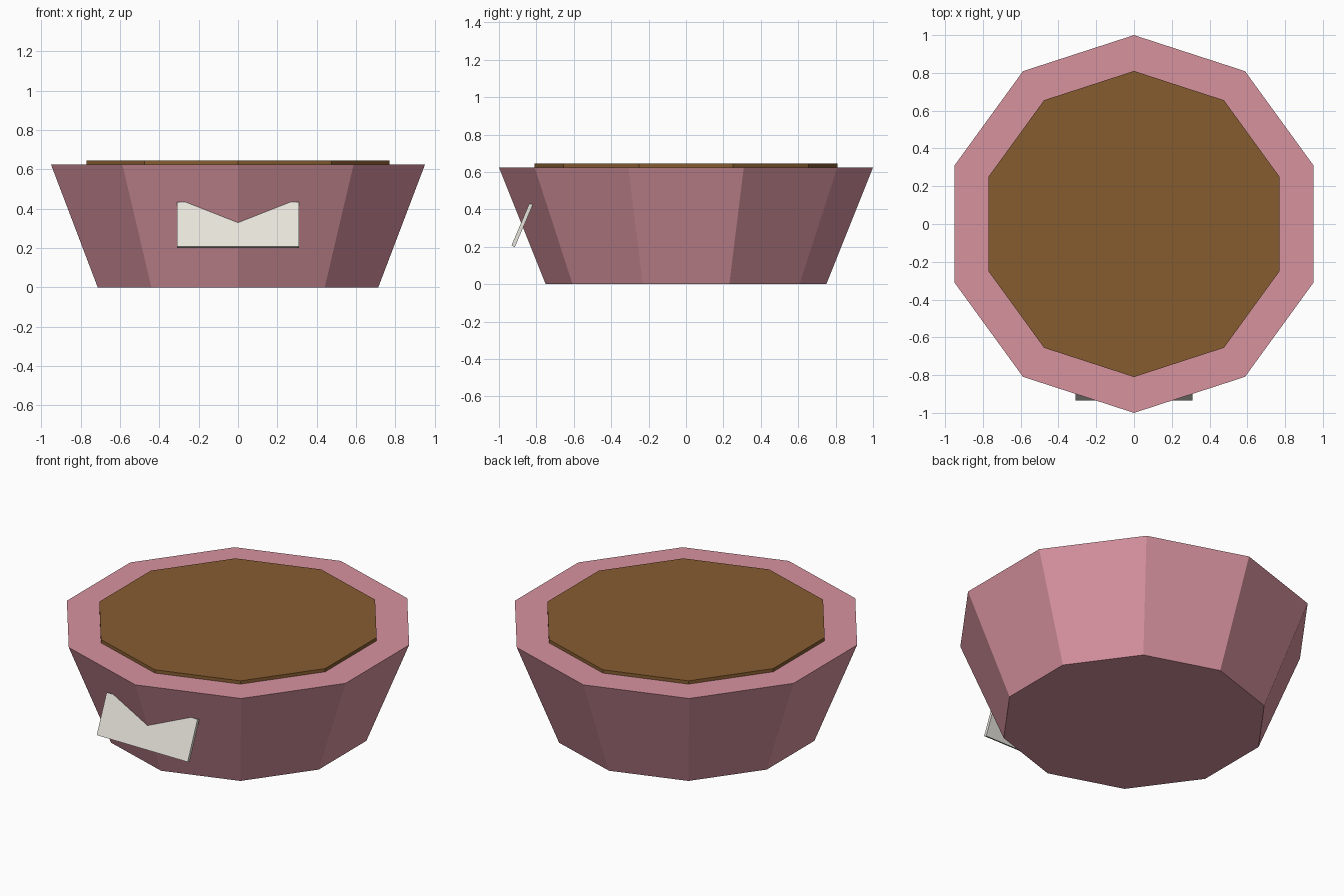
import bpy, bmesh, math
from mathutils import Matrix

if "Cube" in bpy.data.objects:
    bpy.data.objects.remove(bpy.data.objects["Cube"])


def srgb(r, g, b):
    lin = lambda c: c / 12.92 if c <= 0.04045 else ((c + 0.055) / 1.055) ** 2.4
    return (*(lin(c / 255) for c in (r, g, b)), 1.0)


def material(name, rgb):
    m = bpy.data.materials.new(name)
    m.diffuse_color = srgb(*rgb)
    m.use_nodes = True
    m.node_tree.nodes["Principled BSDF"].inputs["Base Color"].default_value = m.diffuse_color
    return m


def finish(name, bm, mat):
    bmesh.ops.recalc_face_normals(bm, faces=bm.faces)
    me = bpy.data.meshes.new(name)
    bm.to_mesh(me)
    bm.free()
    me.materials.append(mat)
    ob = bpy.data.objects.new(name, me)
    bpy.context.collection.objects.link(ob)
    return ob


def decagon_block(name, r_bottom, r_top, z0, z1, mat):
    """Ten-sided tapered block with corners on the front and back."""
    bm = bmesh.new()
    rings = []
    for r, z in ((r_bottom, z0), (r_top, z1)):
        angles = [math.pi / 2 + i * math.tau / 10 for i in range(10)]
        rings.append([bm.verts.new((r * math.cos(a), r * math.sin(a), z)) for a in angles])
    low, high = rings
    bm.faces.new(low)
    bm.faces.new(high)
    for i in range(10):
        j = (i + 1) % 10
        bm.faces.new((low[i], low[j], high[j], high[i]))
    return finish(name, bm, mat)


pink = material("dusty_pink", (215, 147, 159))
brown = material("soil_brown", (134, 92, 48))
cream = material("off_white", (233, 230, 221))

# Tapered pot and the soil disc on top
decagon_block("pot", 0.75, 1.0, 0.0, 0.625, pink)
decagon_block("soil", 0.81, 0.81, 0.625, 0.645, brown)

# Flat label leaning back into the front corner of the pot
bm = bmesh.new()
bmesh.ops.create_cube(bm, size=1)
tilt = math.atan2(0.096, 0.226)
bmesh.ops.transform(bm, verts=bm.verts, matrix=(
    Matrix.Translation((0, -0.876, 0.316))
    @ Matrix.Rotation(-tilt, 4, 'X')
    @ Matrix.Diagonal((0.62, 0.02, 0.246, 1))))
finish("label", bm, cream)
